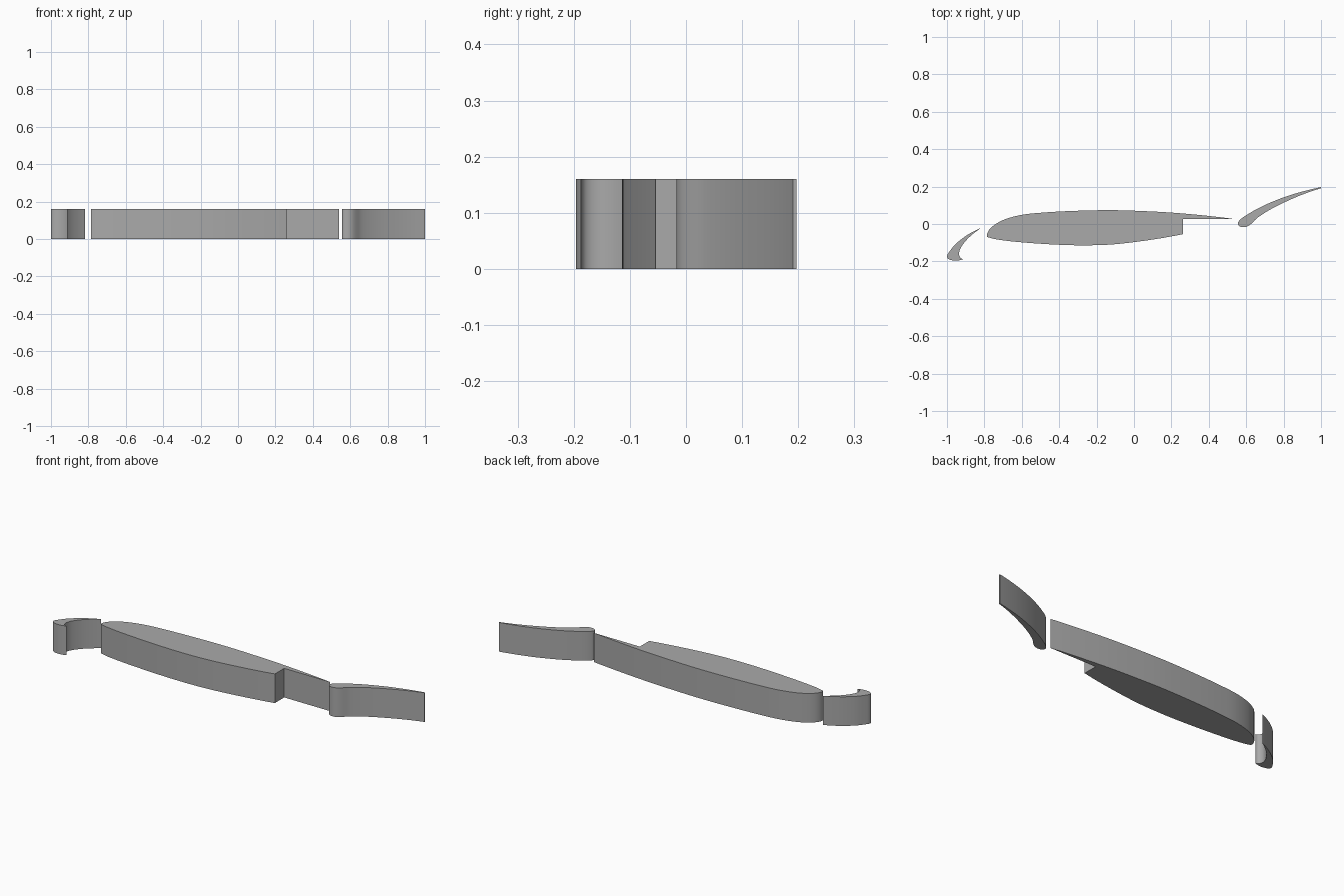
import bpy, bmesh, math
from mathutils import Vector
from mathutils.geometry import interpolate_bezier

if "Cube" in bpy.data.objects:
    bpy.data.objects.remove(bpy.data.objects["Cube"])

HEIGHT = 0.16

grey = bpy.data.materials.new("plain grey")
grey.diffuse_color = (0.4, 0.4, 0.4, 1)
grey.use_nodes = True
grey.node_tree.nodes["Principled BSDF"].inputs["Base Color"].default_value = grey.diffuse_color


def smooth_run(points, steps=6):
    """Smooth curve through the points; the ends stay sharp."""
    p = [Vector((x, y, 0)) for x, y in points]
    if len(p) == 2:
        return p
    tangents = []
    for i in range(len(p)):
        a, b = p[max(i - 1, 0)], p[min(i + 1, len(p) - 1)]
        tangents.append((b - a).normalized())
    # end tangents follow the bend of their neighbours
    for end, nxt in ((0, 1), (-1, -2)):
        chord = (p[nxt] - p[end]).normalized() * (1 if end == 0 else -1)
        tangents[end] = (2 * chord.dot(tangents[nxt]) * chord - tangents[nxt]).normalized()
    out = [p[0]]
    for i in range(len(p) - 1):
        d = (p[i + 1] - p[i]).length / 3
        out += interpolate_bezier(p[i], p[i] + tangents[i] * d,
                                  p[i + 1] - tangents[i + 1] * d, p[i + 1], steps + 1)[1:]
    return out


def extruded_section(name, runs):
    """Closed outline made of smooth runs, extruded upward."""
    outline = []
    for run in runs:
        outline += smooth_run(run)[:-1]
    bm = bmesh.new()
    face = bm.faces.new([bm.verts.new(v) for v in outline])
    top = bmesh.ops.extrude_face_region(bm, geom=[face])["geom"]
    bmesh.ops.translate(bm, vec=(0, 0, HEIGHT),
                        verts=[g for g in top if isinstance(g, bmesh.types.BMVert)])
    bmesh.ops.recalc_face_normals(bm, faces=bm.faces)
    mesh = bpy.data.meshes.new(name)
    bm.to_mesh(mesh)
    bm.free()
    mesh.materials.append(grey)
    obj = bpy.data.objects.new(name, mesh)
    bpy.context.collection.objects.link(obj)
    bpy.ops.object.select_all(action='DESELECT')
    obj.select_set(True)
    bpy.context.view_layer.objects.active = obj
    bpy.ops.object.shade_smooth_by_angle(angle=math.radians(30))


# Leading slat: outer nose curve, then the hollow inner curve
extruded_section("leading_slat", [
    [(-0.817, -0.021), (-0.89, -0.058), (-0.95, -0.104), (-0.985, -0.145), (-1.0, -0.175),
     (-0.986, -0.19), (-0.95, -0.196), (-0.912, -0.187)],
    [(-0.912, -0.187), (-0.93, -0.178), (-0.935, -0.152), (-0.92, -0.117),
     (-0.88, -0.07), (-0.817, -0.021)],
])

# Main wing: upper surface and nose, belly, then the stepped cove
extruded_section("main_wing", [
    [(0.54, 0.026), (0.4, 0.043), (0.2, 0.061), (0, 0.071), (-0.15, 0.074), (-0.35, 0.069),
     (-0.5, 0.06), (-0.6, 0.049), (-0.69, 0.025), (-0.745, -0.004), (-0.775, -0.032),
     (-0.787, -0.062)],
    [(-0.787, -0.062), (-0.785, -0.069)],
    [(-0.785, -0.069), (-0.73, -0.083), (-0.6, -0.098), (-0.4, -0.111), (-0.25, -0.114),
     (-0.1, -0.108), (0.1, -0.083), (0.262, -0.054)],
    [(0.262, -0.054), (0.262, 0.027)],
    [(0.262, 0.027), (0.54, 0.026)],
])

# Trailing flap: upper surface, round nose and hollow underside, blunt tail
extruded_section("trailing_flap", [
    [(1.0, 0.197), (0.88, 0.168), (0.78, 0.135), (0.68, 0.092), (0.6, 0.047), (0.57, 0.025),
     (0.555, 0.004), (0.564, -0.012), (0.59, -0.017), (0.618, -0.006), (0.66, 0.033),
     (0.73, 0.078), (0.82, 0.123), (0.91, 0.161), (1.0, 0.191)],
    [(1.0, 0.191), (1.0, 0.197)],
])
